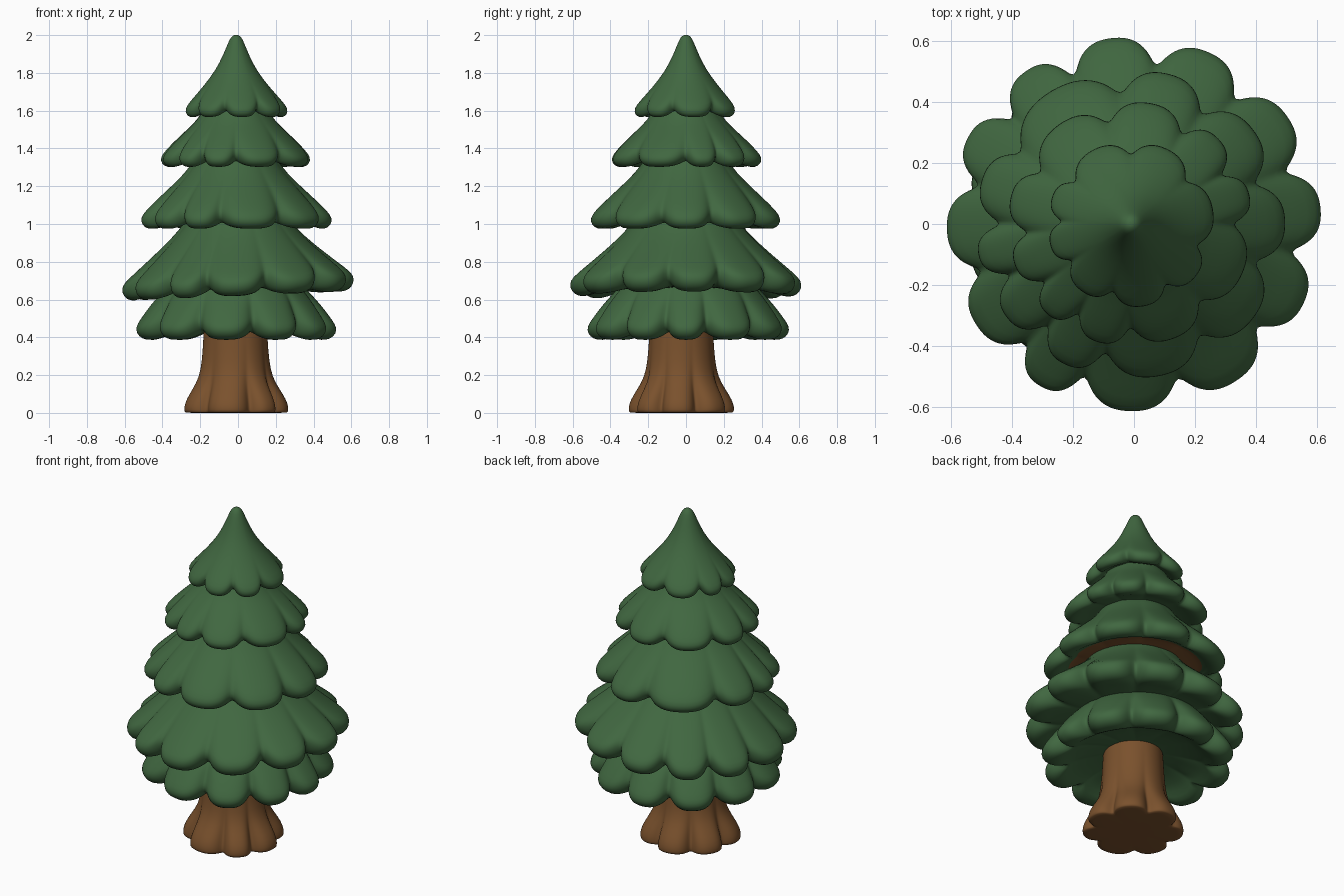
import bpy, bmesh
from math import radians, cos, sin


def material(name, rgb):
    m = bpy.data.materials.new(name)
    m.diffuse_color = (*rgb, 1)
    return m


GREEN = material("pine green", (0.052, 0.137, 0.052))
BROWN = material("bark brown", (0.195, 0.083, 0.026))
STEPS = 12  # segments per lobe


def lobed_loft(name, profile, notches, depth, lift, mats, centre=(0, 0), tilt=0.0, under=None):
    """Loft of (radius, z, lobe weight) rings; rings pinch in and rise at the notch angles."""
    angles = []
    for i, a in enumerate(notches):
        b = notches[(i + 1) % len(notches)]
        span = (b - a) % 360
        for k in range(STEPS):
            u = k / STEPS
            angles.append((radians(a + span * u), abs(2 * u - 1) ** 2.8))
    bm = bmesh.new()
    rings = []
    for r, z, w in profile:
        ring = []
        for t, pinch in angles:
            rr = r * (1 - depth * w * pinch)
            x, y = rr * cos(t), rr * sin(t)
            ring.append(bm.verts.new((x + centre[0], y + centre[1],
                                      z + lift * w * pinch + tilt * x * w)))
        rings.append(ring)
    n = len(angles)
    for j in range(len(rings) - 1):
        for i in range(n):
            f = bm.faces.new((rings[j][i], rings[j + 1][i],
                              rings[j + 1][(i + 1) % n], rings[j][(i + 1) % n]))
            if under is not None and j >= under:
                f.material_index = 1
    # close both ends with a fan
    for ring, idx in ((rings[0], 0), (rings[-1], 1 if under is not None else 0)):
        f = bm.faces.new(ring)
        f.material_index = idx
        bmesh.ops.poke(bm, faces=[f])
    bmesh.ops.recalc_face_normals(bm, faces=bm.faces)
    me = bpy.data.meshes.new(name)
    bm.to_mesh(me)
    bm.free()
    for m in mats:
        me.materials.append(m)
    for p in me.polygons:
        p.use_smooth = True
    ob = bpy.data.objects.new(name, me)
    bpy.context.collection.objects.link(ob)
    mod = ob.modifiers.new("smooth", "SUBSURF")
    mod.levels = mod.render_levels = 1
    return ob


# trunk with flared root lobes
lobed_loft("trunk",
           [(0.15, 0.62, 0), (0.165, 0.50, 0), (0.170, 0.40, 0.05), (0.178, 0.28, 0.1),
            (0.195, 0.19, 0.3), (0.235, 0.125, 0.75), (0.27, 0.07, 1), (0.282, 0.03, 1),
            (0.28, 0.004, 1), (0.272, 0.0, 1), (0.1, 0.0, 0.5)],
           [20, 72, 125, 175, 228, 290, 332], 0.24, 0, [BROWN], (-0.014, -0.025))

# bough tiers, bottom to top: outer slope, rounded lip, hollow underside
lobed_loft("bottom_boughs",
           [(0.28, 0.76, 0), (0.40, 0.63, 0.4), (0.46, 0.565, 0.7), (0.515, 0.49, 1),
            (0.537, 0.455, 1), (0.535, 0.42, 1), (0.505, 0.39, 1), (0.455, 0.383, 1),
            (0.41, 0.40, 0.7), (0.36, 0.45, 0.2), (0.14, 0.49, 0)],
           [12, 46, 80, 112, 146, 178, 212, 246, 282, 315, 345], 0.17, 0.05, [GREEN],
           (-0.015, 0.012))

lobed_loft("lower_boughs",
           [(0.22, 1.12, 0), (0.28, 1.01, 0.15), (0.35, 0.93, 0.4), (0.47, 0.825, 0.75),
            (0.58, 0.735, 1), (0.614, 0.70, 1), (0.615, 0.66, 1), (0.592, 0.628, 1),
            (0.55, 0.614, 1), (0.49, 0.63, 0.7), (0.42, 0.66, 0.1)],
           [19, 51, 82, 112, 139, 166, 197, 228, 252, 286, 320, 350],
           0.16, 0.05, [GREEN], tilt=0.045)

# brown core shows under the middle tier
lobed_loft("middle_boughs",
           [(0.17, 1.42, 0), (0.245, 1.30, 0.15), (0.305, 1.235, 0.4), (0.41, 1.14, 0.75),
            (0.485, 1.07, 1), (0.512, 1.03, 1), (0.505, 0.995, 1), (0.475, 0.972, 1),
            (0.425, 0.975, 0.8), (0.375, 1.02, 0.3), (0.31, 1.015, 0), (0.2, 1.015, 0)],
           [18, 57, 94, 147, 180, 203, 231, 259, 302, 343],
           0.17, 0.042, [GREEN, BROWN], (-0.012, 0), under=9)

lobed_loft("upper_boughs",
           [(0.13, 1.68, 0), (0.19, 1.57, 0.15), (0.235, 1.52, 0.4), (0.32, 1.445, 0.75),
            (0.38, 1.385, 1), (0.405, 1.35, 1), (0.4, 1.32, 1), (0.37, 1.298, 1),
            (0.33, 1.305, 0.8), (0.28, 1.33, 0.3), (0.2, 1.35, 0)],
           [0, 28, 60, 102, 150, 185, 214, 240, 270, 312], 0.17, 0.04, [GREEN], (-0.012, 0))

lobed_loft("treetop",
           [(0.010, 2.001, 0), (0.028, 1.99, 0), (0.042, 1.96, 0), (0.070, 1.89, 0.1),
            (0.110, 1.81, 0.2), (0.18, 1.72, 0.5), (0.25, 1.645, 0.9), (0.276, 1.61, 1),
            (0.272, 1.58, 1), (0.25, 1.562, 1), (0.215, 1.57, 0.8), (0.19, 1.595, 0.4),
            (0.12, 1.61, 0)],
           [38, 90, 143, 178, 212, 255, 300, 342], 0.18, 0.042, [GREEN], (-0.01, 0))
